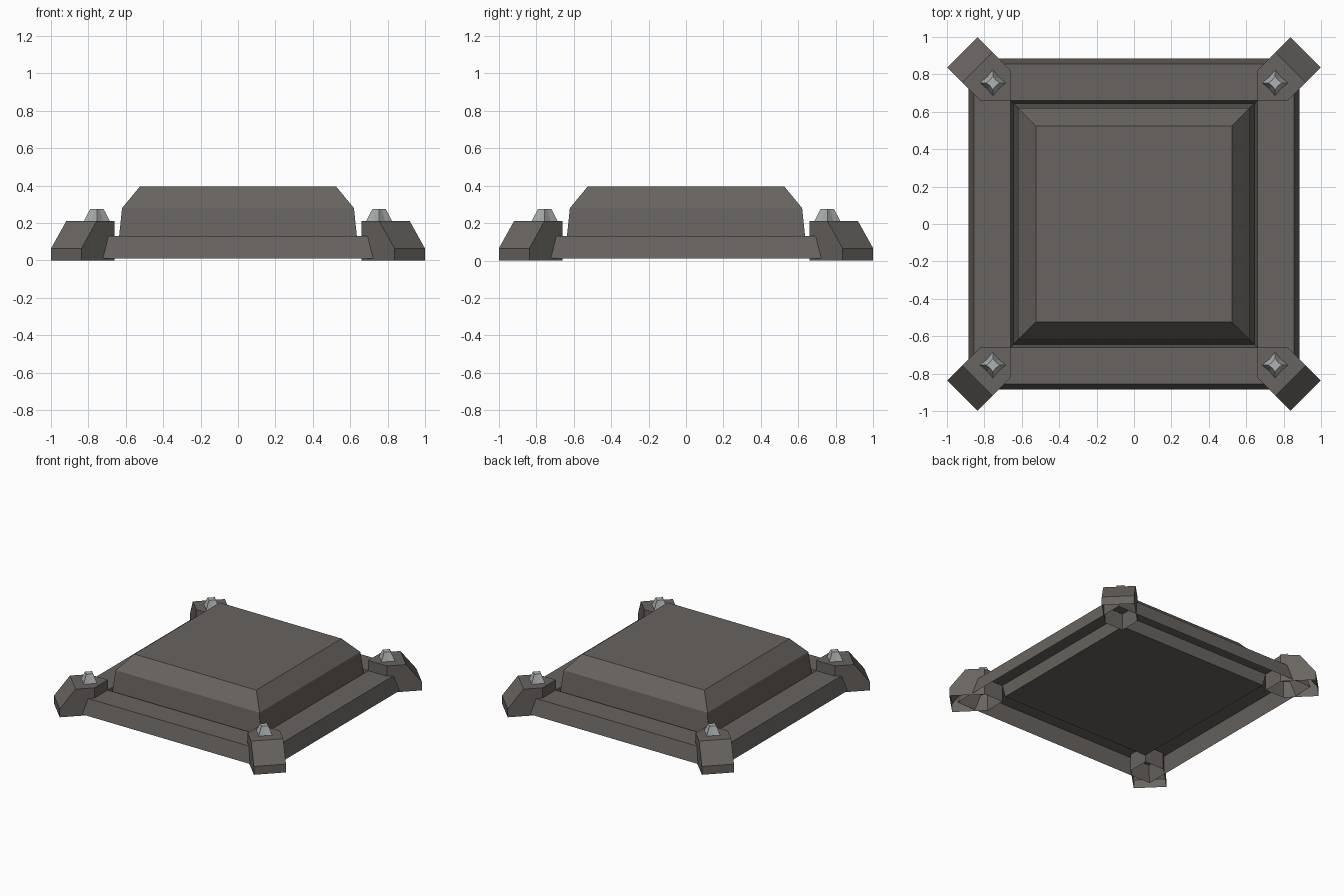
import bpy, bmesh, math
from mathutils import Vector

cube = bpy.data.objects.get("Cube")
if cube:
    bpy.data.objects.remove(cube, do_unlink=True)


def material(name, color):
    m = bpy.data.materials.new(name)
    m.use_nodes = True
    m.diffuse_color = (*color, 1)
    m.node_tree.nodes["Principled BSDF"].inputs["Base Color"].default_value = (*color, 1)
    return m


STONE = material("warm grey stone", (0.14, 0.126, 0.115))
STEEL = material("pale steel", (0.42, 0.44, 0.44))


def loft(name, rings, mat, cap_start=False, cap_end=False):
    """Join closed rings of points with flat quads, outside facing out."""
    bm = bmesh.new()
    loops = [[bm.verts.new(p) for p in ring] for ring in rings]
    for a, b in zip(loops, loops[1:]):
        for i in range(len(a)):
            j = (i + 1) % len(a)
            bm.faces.new((a[i], a[j], b[j], b[i]))
    if cap_start:
        bm.faces.new(loops[0][::-1])
    if cap_end:
        bm.faces.new(loops[-1])
    mesh = bpy.data.meshes.new(name)
    bm.to_mesh(mesh)
    bm.free()
    mesh.materials.append(mat)
    obj = bpy.data.objects.new(name, mesh)
    bpy.context.collection.objects.link(obj)
    return obj


def square(r, z):
    return [(r, -r, z), (r, r, z), (-r, r, z), (-r, -r, z)]


# Hollow rim around the plate, with its inner wall running down into a groove
loft("rim_frame", [square(*p) for p in
     ((0.885, 0.01), (0.855, 0.13), (0.66, 0.13), (0.645, 0.04))], STONE)

# Raised block with a bevelled top and a flat underside
loft("raised_panel", [square(*p) for p in
     ((0.645, 0.04), (0.62, 0.28), (0.525, 0.395))], STONE, True, True)


def star(z, tip, notch):
    return [Vector(((tip, notch)[i % 2] * math.cos(i * math.pi / 4),
                    (tip, notch)[i % 2] * math.sin(i * math.pi / 4), z)) for i in range(8)]


def foot_ring(z, reach):
    """Five-sided outline pointing along +x, with a right-angled inner corner."""
    inner, half = 0.933, 0.115
    return [(inner, 0, z), (inner + half, -half, z), (reach, -half, z),
            (reach, half, z), (inner + half, half, z)]


# Diagonal corner feet, open underneath, each with a tapered stud
for i, corner in enumerate(("back_left", "back_right", "front_right", "front_left")):
    angle = math.radians(45 + 90 * i)
    foot = loft("foot_" + corner,
                [foot_ring(0, 1.298), foot_ring(0.065, 1.298), foot_ring(0.21, 1.184)],
                STONE, cap_end=True)
    foot.rotation_euler.z = angle
    stud = loft("stud_" + corner, [star(0.205, 0.072, 0.046), star(0.275, 0.036, 0.022)],
                STEEL, cap_end=True)
    stud.location = (1.067 * math.cos(angle), 1.067 * math.sin(angle), 0)
